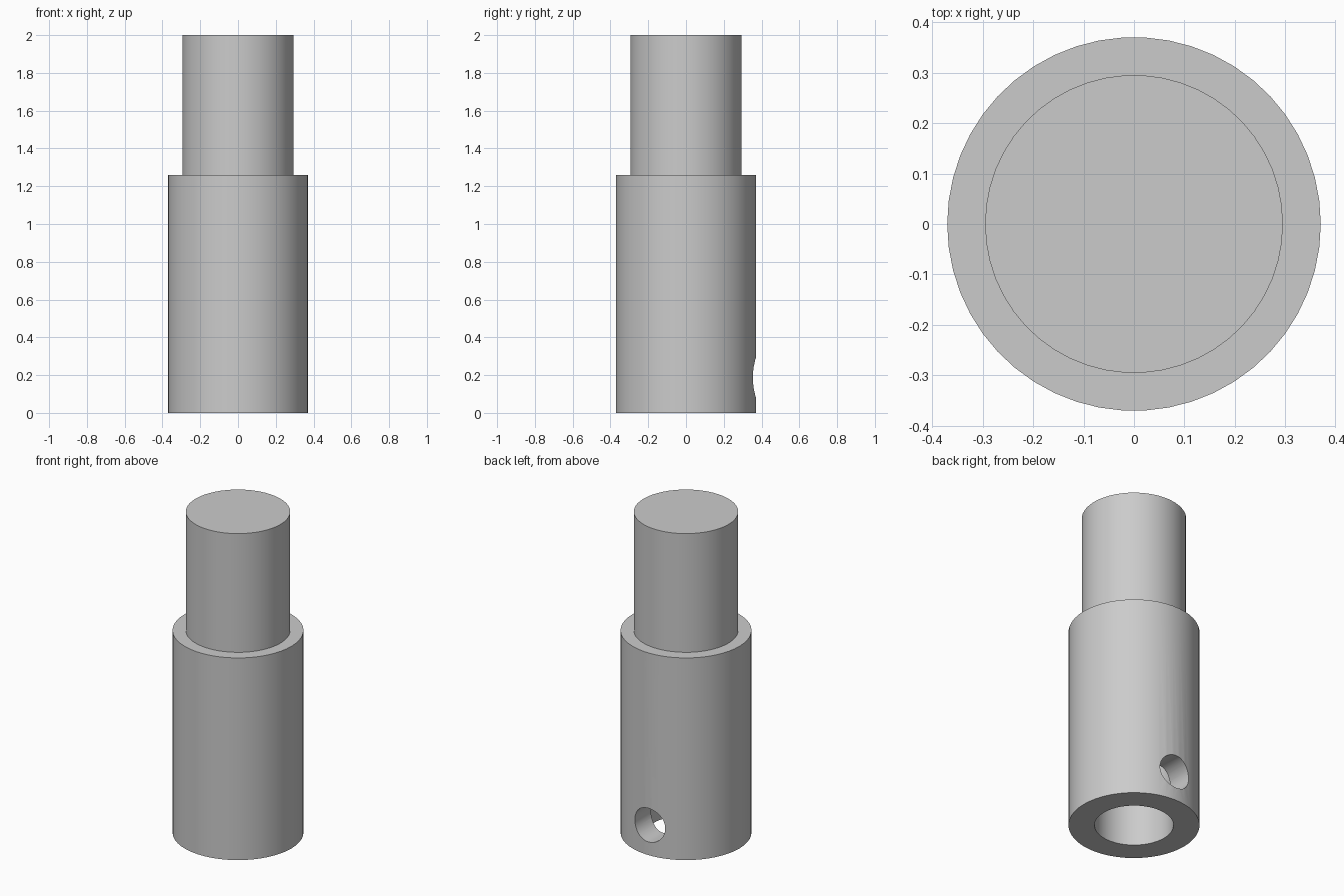
import bpy, bmesh, math
from mathutils import Matrix, Vector

cube = bpy.data.objects.get("Cube")
if cube:
    bpy.data.objects.remove(cube)

SIDES = 50
OUTER, SPIGOT, BORE = 0.37, 0.295, 0.223
STEP_Z, TOP_Z, BORE_TOP = 1.26, 2.0, 0.84
HOLE_R, HOLE_Z = 0.105, 0.187

grey = bpy.data.materials.new("plain_grey")
grey.use_nodes = True
colour = (0.6, 0.6, 0.6, 1)
grey.diffuse_color = colour
grey.node_tree.nodes["Principled BSDF"].inputs["Base Color"].default_value = colour


def make_object(name, bm):
    bmesh.ops.recalc_face_normals(bm, faces=bm.faces)
    mesh = bpy.data.meshes.new(name)
    bm.to_mesh(mesh)
    bm.free()
    mesh.materials.append(grey)
    obj = bpy.data.objects.new(name, mesh)
    bpy.context.collection.objects.link(obj)
    return obj


# Stepped body with a blind bore from below, turned from one profile
profile = [(0, BORE_TOP), (BORE, BORE_TOP), (BORE, 0), (OUTER, 0),
           (OUTER, STEP_Z), (SPIGOT, STEP_Z), (SPIGOT, TOP_Z), (0, TOP_Z)]
bm = bmesh.new()
verts = [bm.verts.new((r, 0, z)) for r, z in profile]
edges = [bm.edges.new(pair) for pair in zip(verts, verts[1:])]
bmesh.ops.spin(bm, geom=verts + edges, cent=(0, 0, 0), axis=(0, 0, 1),
               angle=math.tau, steps=SIDES, use_merge=True)
bmesh.ops.remove_doubles(bm, verts=bm.verts, dist=0.0001)
body = make_object("stepped_socket", bm)

# Cross hole through the back wall into the bore
bm = bmesh.new()
bmesh.ops.create_cone(bm, cap_ends=True, segments=SIDES, radius1=HOLE_R,
                      radius2=HOLE_R, depth=0.5,
                      matrix=Matrix.Translation(Vector((0, 0.25, HOLE_Z)))
                      @ Matrix.Rotation(math.pi / 2, 4, "X"))
cutter = make_object("pin_hole_cutter", bm)
cutter.hide_render = True

cut = body.modifiers.new("pin_hole", "BOOLEAN")
cut.operation = "DIFFERENCE"
cut.solver = "EXACT"
cut.object = cutter
bpy.ops.object.select_all(action="DESELECT")
body.select_set(True)
bpy.context.view_layer.objects.active = body
bpy.ops.object.modifier_apply(modifier=cut.name)
bpy.data.objects.remove(cutter)

bpy.ops.object.shade_smooth_by_angle(angle=math.radians(30))
